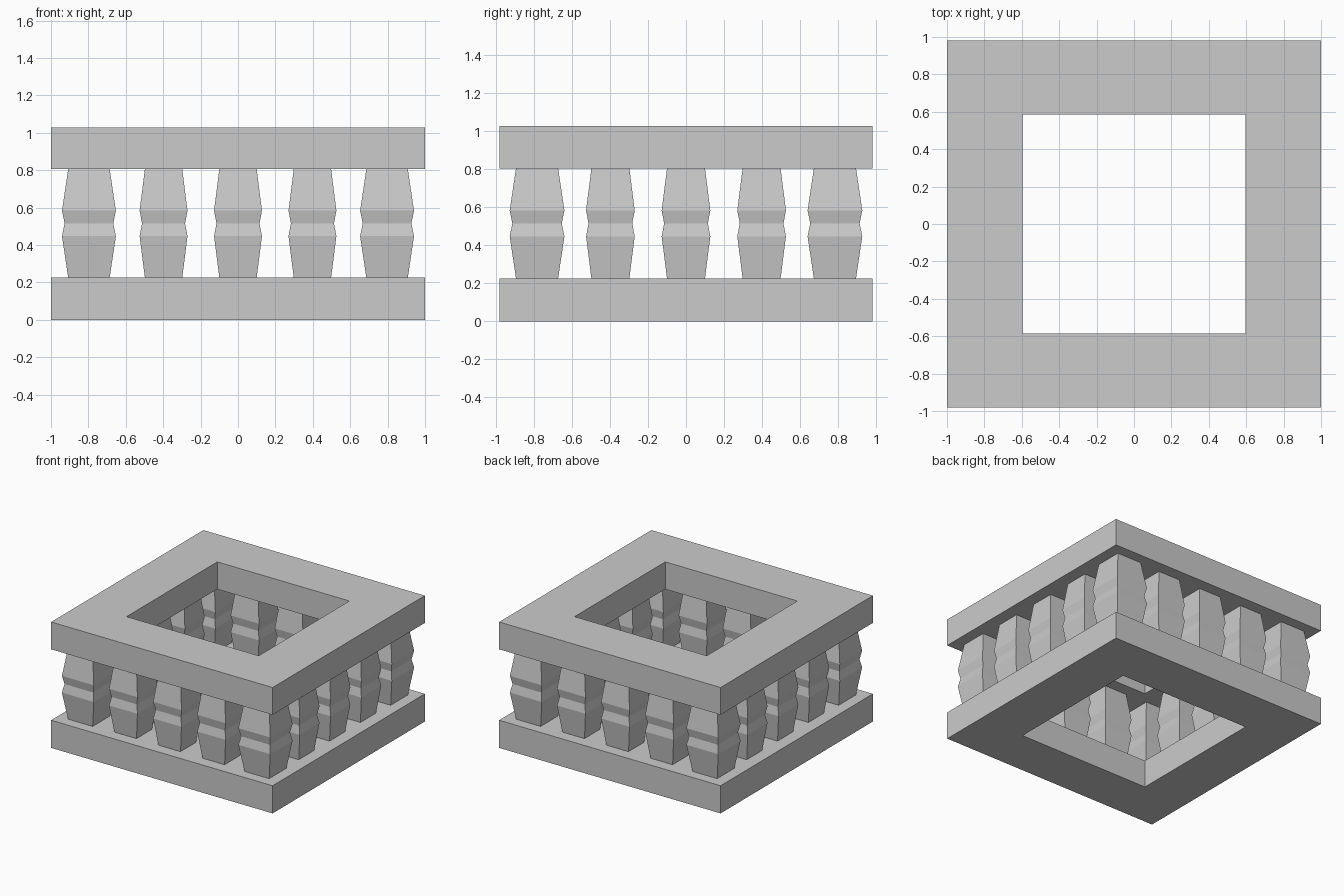
import bpy, bmesh

if "Cube" in bpy.data.objects:
    bpy.data.objects.remove(bpy.data.objects["Cube"])

OX, OY = 1.0, 0.982      # outer half sizes of the frames
IX, IY = 0.597, 0.585    # opening half sizes
Z0, Z1, Z2, Z3 = 0.0, 0.226, 0.805, 1.028
PX, PY = 0.797, 0.784    # post row offsets


def rect(bm, cx, cy, hx, hy, z):
    return [bm.verts.new((cx + sx * hx, cy + sy * hy, z))
            for sx, sy in ((-1, -1), (1, -1), (1, 1), (-1, 1))]


def skin(bm, loops, closed=False):
    pairs = list(zip(loops, loops[1:]))
    if closed:
        pairs.append((loops[-1], loops[0]))
    for a, b in pairs:
        for i in range(4):
            j = (i + 1) % 4
            bm.faces.new((a[i], a[j], b[j], b[i]))


def finish(bm, name):
    bmesh.ops.recalc_face_normals(bm, faces=bm.faces)
    mesh = bpy.data.meshes.new(name)
    bm.to_mesh(mesh)
    bm.free()
    bpy.context.collection.objects.link(bpy.data.objects.new(name, mesh))


def frame(name, lo, hi):
    bm = bmesh.new()
    skin(bm, [rect(bm, 0, 0, *s) for s in
              ((OX, OY, lo), (OX, OY, hi), (IX, IY, hi), (IX, IY, lo))], closed=True)
    finish(bm, name)


def post(name, x, y, end, bulge, waist):
    profile = [(end, Z1), (bulge, 0.447), (waist, 0.515), (bulge, 0.583), (end, Z2)]
    bm = bmesh.new()
    loops = [rect(bm, x, y, r, r, z) for r, z in profile]
    skin(bm, loops)
    bm.faces.new(loops[0])
    bm.faces.new(loops[-1])
    finish(bm, name)


# Bottom and top square rings
frame("base_frame", Z0, Z1)
frame("top_frame", Z2, Z3)

# Thicker corner posts
for sx in (-1, 1):
    for sy in (-1, 1):
        post("corner_post", sx * PX, sy * PY, 0.111, 0.144, 0.130)

# Three slimmer balusters along each side
for s in (-1, 1):
    for t in (-0.398, 0.0, 0.398):
        post("baluster_front_back", t, s * PY, 0.100, 0.128, 0.115)
        post("baluster_side", s * PX, t, 0.100, 0.128, 0.115)
